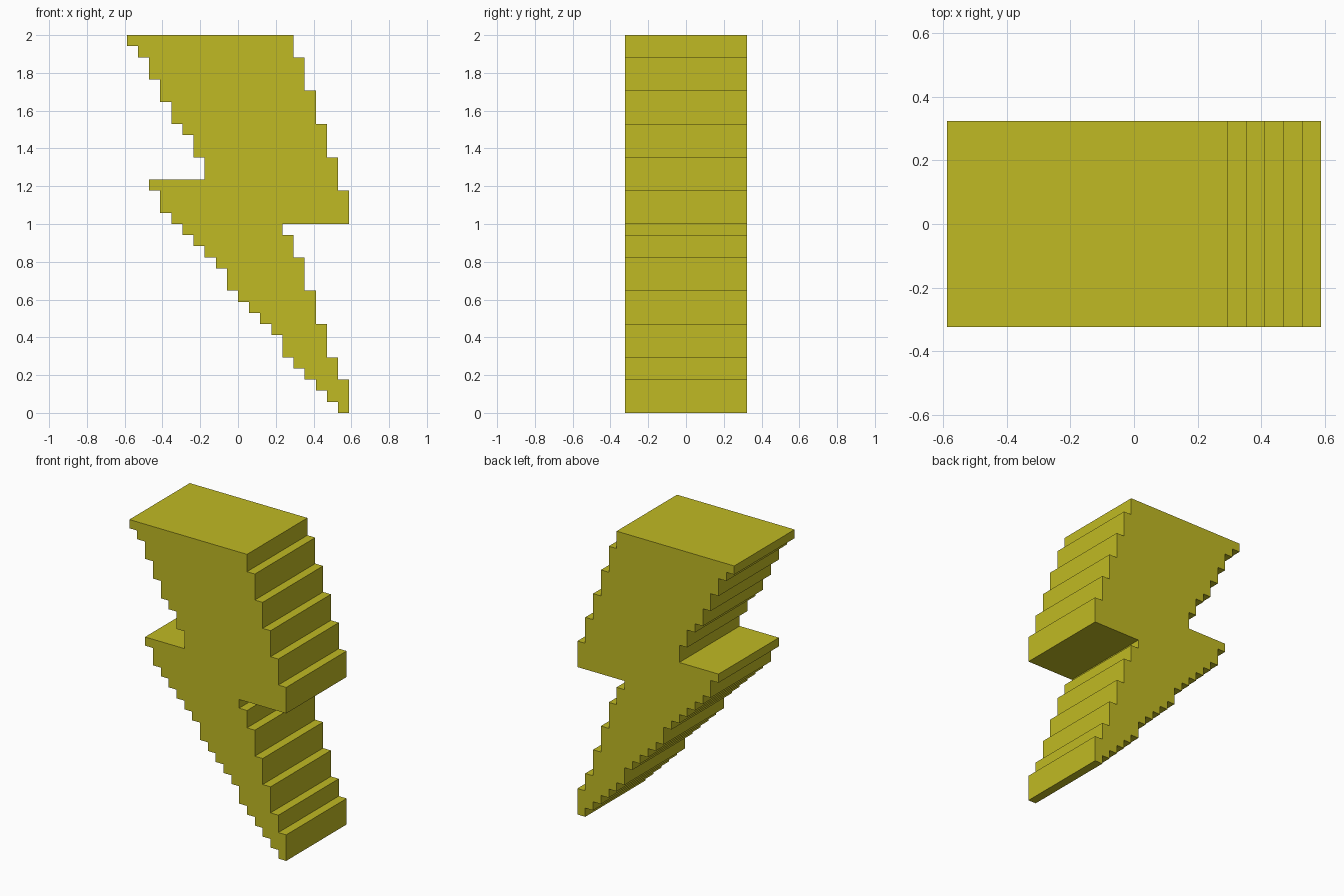
import bpy
import bmesh

if "Cube" in bpy.data.objects:
    bpy.data.objects.remove(bpy.data.objects["Cube"], do_unlink=True)

U = 2 / 34            # one stair unit
HALF_DEPTH = 5.5 * U

# Stair edges, bottom to top: (x, top height of that step) in units
RIGHT = [(10, 3), (9, 5), (8, 8), (7, 11), (6, 14), (5, 16), (4, 17),
         (10, 20), (9, 23), (8, 26), (7, 29), (6, 32), (5, 34)]
LEFT = [(9, 1), (8, 2), (7, 3), (6, 4), (5, 5), (4, 7), (3, 8), (2, 9),
        (1, 10), (0, 11), (-1, 13), (-2, 14), (-3, 15), (-4, 16), (-5, 17),
        (-6, 18), (-7, 20), (-8, 21), (-3, 23), (-4, 25), (-5, 26),
        (-6, 28), (-7, 30), (-8, 32), (-9, 33), (-10, 34)]


def stair(steps):
    """Turn steps into the corner points of a stepped edge."""
    points, z = [], 0
    for x, top in steps:
        points += [(x, z), (x, top)]
        z = top
    return points


# Yellow material
yellow = bpy.data.materials.new("yellow")
yellow.use_nodes = True
color = (0.53, 0.49, 0.017, 1)
yellow.diffuse_color = color
yellow.node_tree.nodes["Principled BSDF"].inputs["Base Color"].default_value = color

# Bolt outline, extruded front to back
bm = bmesh.new()
outline = stair(RIGHT) + stair(LEFT)[::-1]
front = bm.faces.new([bm.verts.new((x * U, -HALF_DEPTH, z * U)) for x, z in outline])
result = bmesh.ops.extrude_face_region(bm, geom=[front], use_keep_orig=True)
back_verts = [g for g in result["geom"] if isinstance(g, bmesh.types.BMVert)]
bmesh.ops.translate(bm, verts=back_verts, vec=(0, 2 * HALF_DEPTH, 0))
bmesh.ops.recalc_face_normals(bm, faces=bm.faces)

mesh = bpy.data.meshes.new("lightning_bolt")
bm.to_mesh(mesh)
bm.free()
mesh.materials.append(yellow)
bolt = bpy.data.objects.new("lightning_bolt", mesh)
bpy.context.collection.objects.link(bolt)
